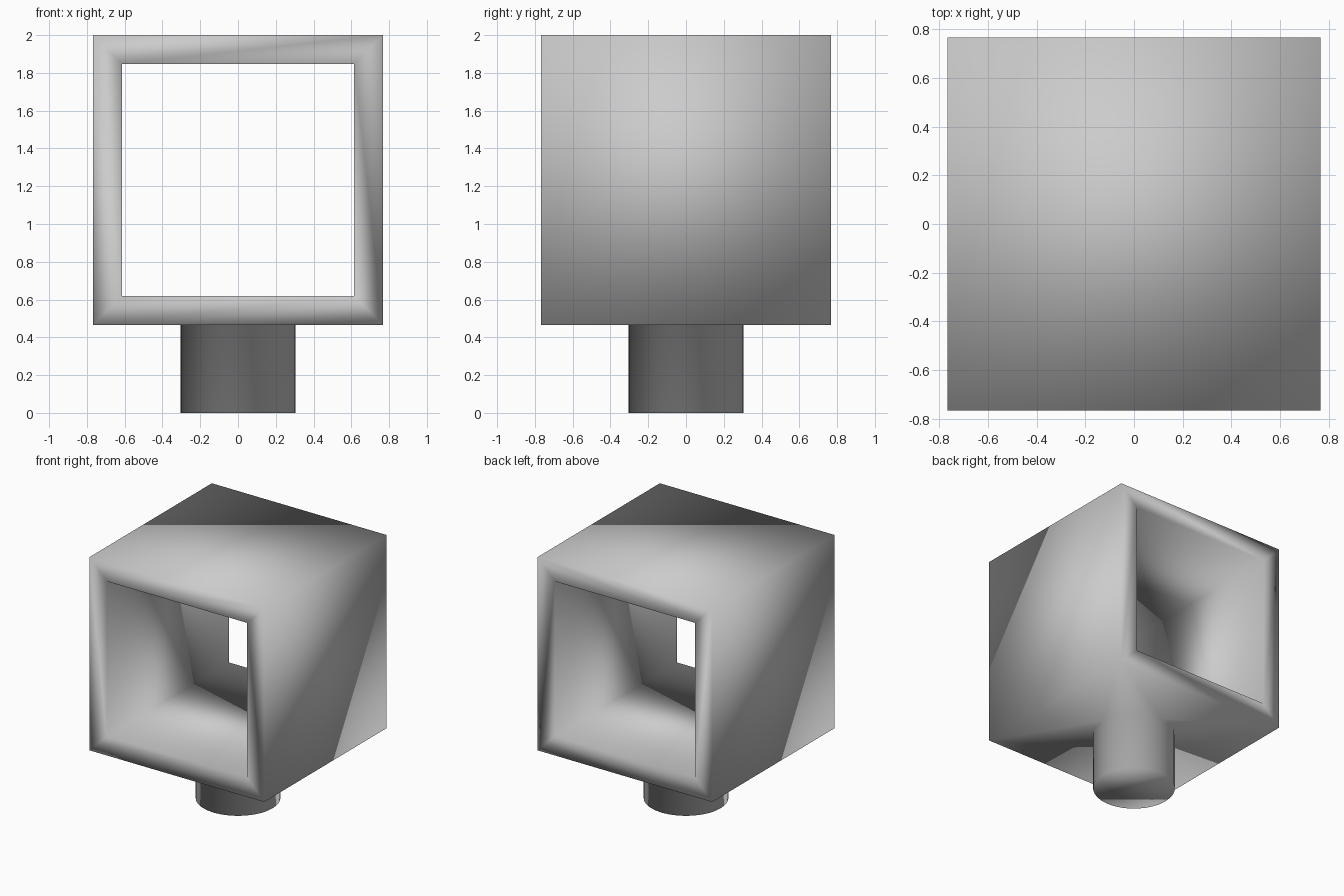
import bpy, bmesh, math

if "Cube" in bpy.data.objects:
    bpy.data.objects.remove(bpy.data.objects["Cube"])

OUT, INN, CZ = 0.767, 0.615, 1.233   # half sizes of box and opening, box centre height
R, SIDES = 0.305, 32                 # post

bm = bmesh.new()


def square(h, y):
    """Four corners of a square in the xz plane, starting at the lower left."""
    return [bm.verts.new((sx * h, y, CZ + sz * h))
            for sx, sz in ((-1, -1), (1, -1), (1, 1), (-1, 1))]


def circle(z):
    return [bm.verts.new((R * math.cos(2 * math.pi * i / SIDES),
                          R * math.sin(2 * math.pi * i / SIDES), z))
            for i in range(SIDES)]


def bridge(a, b, skip=()):
    n = len(a)
    for i in range(n):
        if i not in skip:
            j = (i + 1) % n
            bm.faces.new((a[i], a[j], b[j], b[i]))


# Box with a square tunnel from front to back; underside left open
of, ob = square(OUT, -OUT), square(OUT, OUT)
nf, nb = square(INN, -OUT), square(INN, OUT)
bridge(of, nf)
bridge(ob, nb)
bridge(nf, nb)
bridge(of, ob, skip=(0,))

# Round post, closed at the foot
top, foot = circle(CZ - OUT), circle(0)
bridge(top, foot)
bm.faces.new(foot)

# Underside of the box, filled around the post
rim = [of[0], of[1], ob[1], ob[0]]
edges = [bm.edges.get((loop[i], loop[(i + 1) % len(loop)]))
         for loop in (rim, top) for i in range(len(loop))]
bmesh.ops.triangle_fill(bm, use_beauty=True, edges=edges)

# Soft shading across the whole shell
bmesh.ops.recalc_face_normals(bm, faces=bm.faces[:])
for f in bm.faces:
    f.smooth = True

mesh = bpy.data.meshes.new("hollow_box_on_post")
bm.to_mesh(mesh)
bm.free()
bpy.context.collection.objects.link(bpy.data.objects.new("hollow_box_on_post", mesh))
